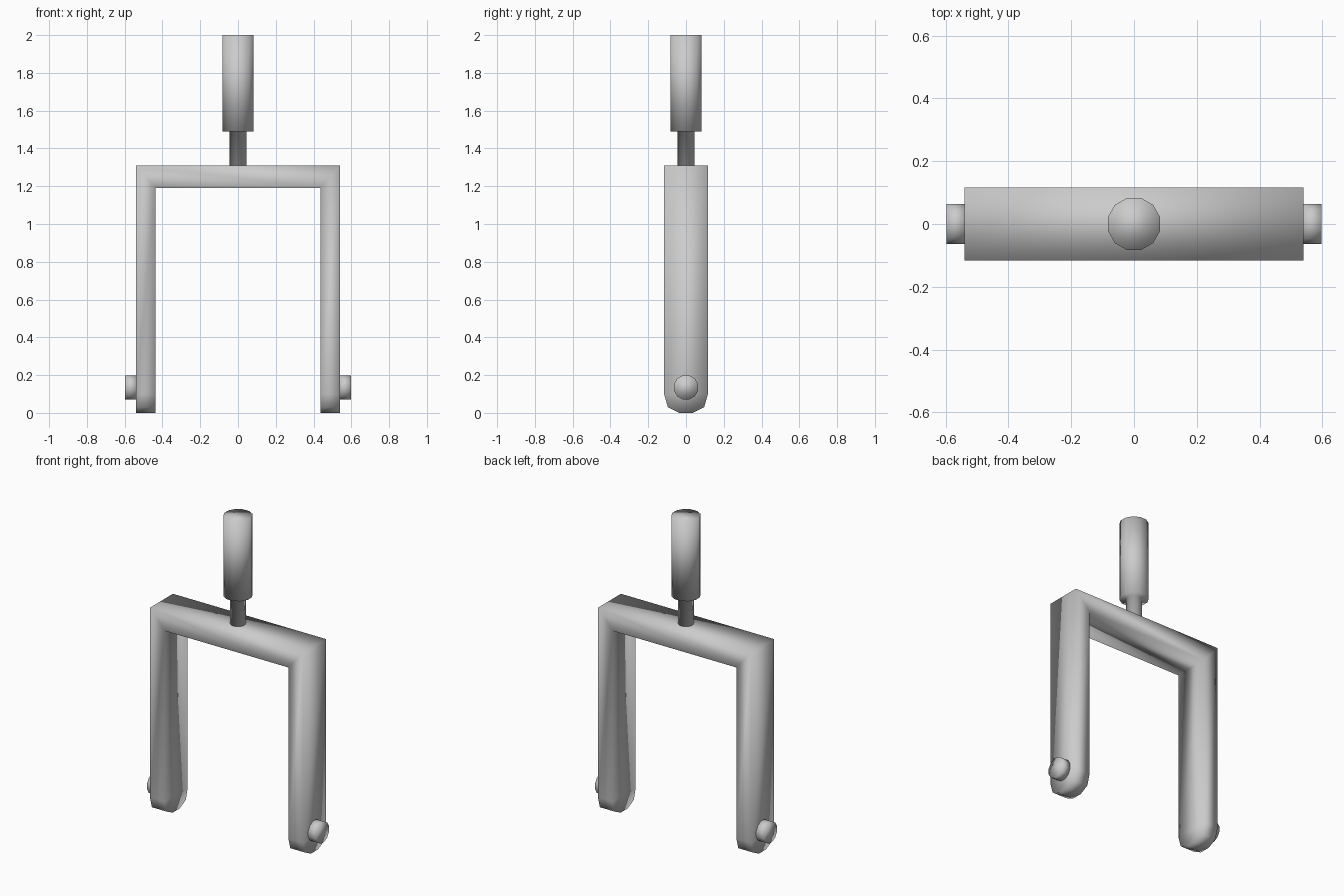
import bpy
from math import sin, cos, pi

if "Cube" in bpy.data.objects:
    bpy.data.objects.remove(bpy.data.objects["Cube"])


def make(name, verts, faces):
    mesh = bpy.data.meshes.new(name)
    mesh.from_pydata(verts, [], faces)
    mesh.shade_smooth()
    obj = bpy.data.objects.new(name, mesh)
    bpy.context.collection.objects.link(obj)
    return obj


def loft(name, rings):
    """Skin a list of equal-length rings into a closed solid."""
    n = len(rings[0])
    verts = [v for ring in rings for v in ring]
    faces = [(k * n + i, k * n + (i + 1) % n, (k + 1) * n + (i + 1) % n, (k + 1) * n + i)
             for k in range(len(rings) - 1) for i in range(n)]
    faces += [tuple(reversed(range(n))), tuple(range(len(verts) - n, len(verts)))]
    return make(name, verts, faces)


def circle(r, n=12):
    # r is the distance to the flats
    R = r / cos(pi / n)
    return [(R * cos((i + 0.5) * 2 * pi / n), R * sin((i + 0.5) * 2 * pi / n)) for i in range(n)]


# Fork frame: rectangular section swept from one rounded foot to the other
OUT, IN, W = 0.54, 0.436, 0.116
half = [(0.0, 0.0, 0.035), (0.03, 0.03, 0.096), (0.10, 0.10, W), (1.31, 1.19, W)]
stations = [(-1, *s) for s in half] + [(1, *s) for s in reversed(half)]
loft("fork_frame", [[(s * OUT, -w, zo), (s * IN, -w, zi), (s * IN, w, zi), (s * OUT, w, zo)]
                    for s, zo, zi, w in stations])

# Stem and grip: stepped post in the middle of the crossbar
post = [(0.044, 1.305), (0.044, 1.49), (0.083, 1.49), (0.083, 2.0)]
loft("stem_and_grip", [[(x, y, z) for x, y in circle(r)] for r, z in post])

# Axle pins on the outside of both feet
for side, name in ((-1, "pin_left"), (1, "pin_right")):
    ends = sorted((side * 0.535, side * 0.597))
    loft(name, [[(x, a, 0.135 + b) for a, b in circle(0.064)] for x in ends])
